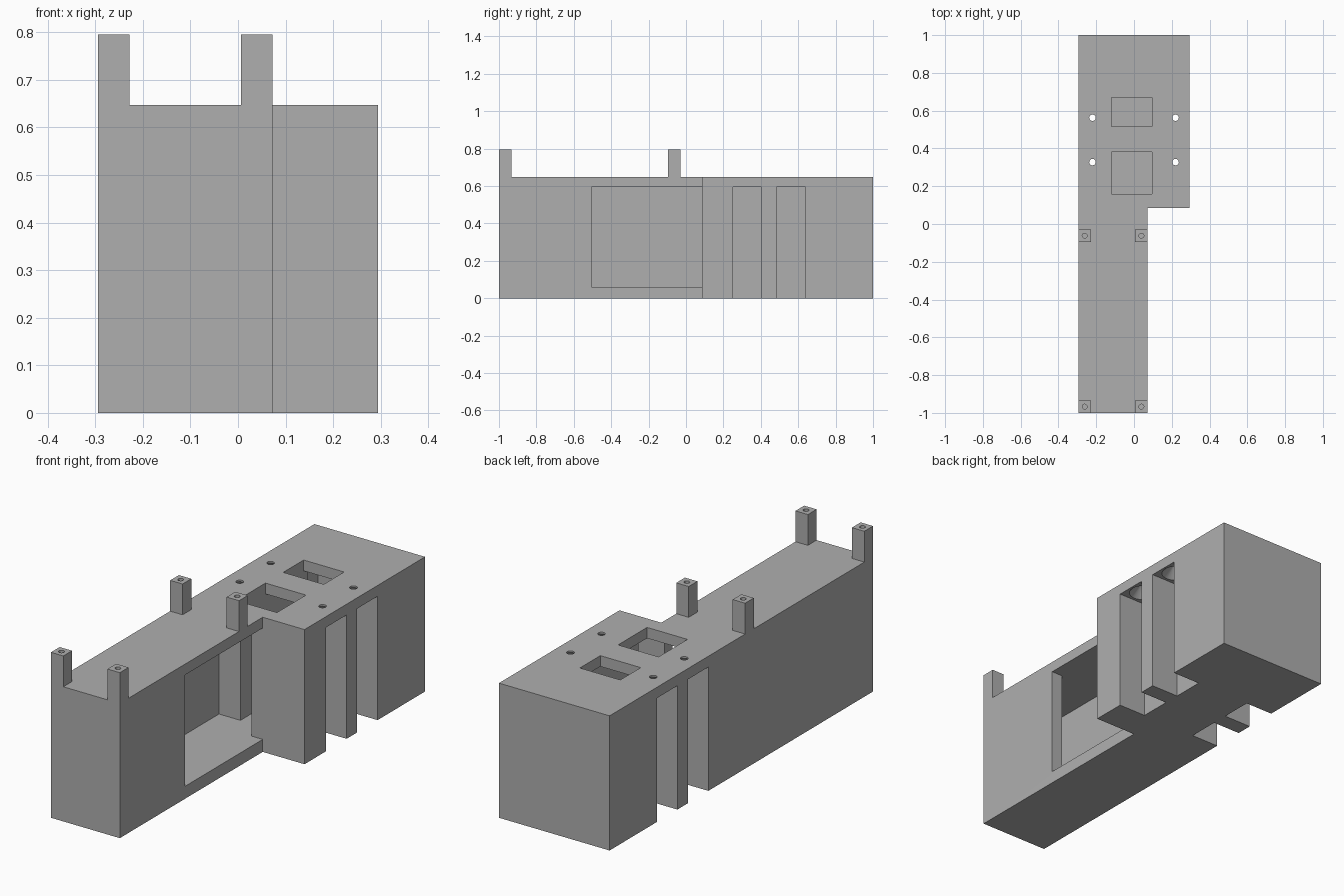
import bpy
import bmesh
from mathutils import Matrix, Vector

if "Cube" in bpy.data.objects:
    bpy.data.objects.remove(bpy.data.objects["Cube"], do_unlink=True)

grey = bpy.data.materials.new("plain grey")
grey.use_nodes = True
grey.diffuse_color = (0.43, 0.43, 0.43, 1)
grey.node_tree.nodes["Principled BSDF"].inputs["Base Color"].default_value = grey.diffuse_color

# Main dimensions
W, STEP_X, STEP_Y = 0.294, 0.072, 0.085
TOP, CEILING, WALL = 0.647, 0.595, 0.06
POST, POST_TOP = 0.066, 0.795
SLOT_ROWS = ((0.25, 0.405), (0.485, 0.64))


def finish(name, bm):
    bmesh.ops.recalc_face_normals(bm, faces=bm.faces)
    mesh = bpy.data.meshes.new(name)
    bm.to_mesh(mesh)
    bm.free()
    mesh.materials.append(grey)
    obj = bpy.data.objects.new(name, mesh)
    bpy.context.collection.objects.link(obj)
    return obj


def box(name, xs, ys, zs):
    bm = bmesh.new()
    lo, hi = (Vector(c) for c in zip(xs, ys, zs))
    size = Matrix.Diagonal((*(hi - lo), 1))
    bmesh.ops.create_cube(bm, size=1, matrix=Matrix.Translation((lo + hi) / 2) @ size)
    return finish(name, bm)


def cone(name, x, y, zs, r_low, r_high):
    bm = bmesh.new()
    bmesh.ops.create_cone(bm, cap_ends=True, segments=32, radius1=r_low, radius2=r_high,
                          depth=zs[1] - zs[0],
                          matrix=Matrix.Translation((x, y, sum(zs) / 2)))
    return finish(name, bm)


def combine(target, tool, operation="DIFFERENCE"):
    tool.hide_render = True
    mod = target.modifiers.new("shape", "BOOLEAN")
    mod.operation, mod.object, mod.solver = operation, tool, "EXACT"
    bpy.context.view_layer.objects.active = target
    bpy.ops.object.modifier_apply(modifier=mod.name)
    bpy.data.objects.remove(tool, do_unlink=True)


def shade(obj):
    bpy.ops.object.select_all(action="DESELECT")
    obj.select_set(True)
    bpy.context.view_layer.objects.active = obj
    bpy.ops.object.shade_smooth_by_angle()


# L-shaped housing
bm = bmesh.new()
outline = [(-W, -1), (STEP_X, -1), (STEP_X, STEP_Y), (W, STEP_Y), (W, 1), (-W, 1)]
base = bm.faces.new([bm.verts.new((x, y, 0)) for x, y in outline])
grown = bmesh.ops.extrude_face_region(bm, geom=[base])
bmesh.ops.translate(bm, vec=(0, 0, TOP),
                    verts=[v for v in grown["geom"] if isinstance(v, bmesh.types.BMVert)])
housing = finish("housing", bm)

# Hollow interior, following the L shape
bm = bmesh.new()
inner = [(-W + WALL, -1 + WALL), (STEP_X - WALL, -1 + WALL), (STEP_X - WALL, STEP_Y + WALL),
         (W - WALL, STEP_Y + WALL), (W - WALL, 1 - WALL), (-W + WALL, 1 - WALL)]
base = bm.faces.new([bm.verts.new((x, y, WALL)) for x, y in inner])
grown = bmesh.ops.extrude_face_region(bm, geom=[base])
bmesh.ops.translate(bm, vec=(0, 0, CEILING - WALL),
                    verts=[v for v in grown["geom"] if isinstance(v, bmesh.types.BMVert)])
combine(housing, finish("cavity", bm))

# Side window, ending at the step
combine(housing, box("window", (-0.1, STEP_X + 0.1), (-0.505, STEP_Y), (WALL, CEILING)))

# Openings in the top
for ys in ((0.16, 0.38), (0.515, 0.67)):
    combine(housing, box("top_opening", (-0.12, 0.095), ys, (CEILING - 0.05, TOP + 0.1)))

# Screw bays on both sides: solid block, slots, countersunk holes
for side in (-1, 1):
    xs = sorted((side * 0.12, side * (W - 0.02)))
    combine(housing, box("bay", xs, (0.19, 0.70), (WALL / 2, TOP - 0.02)), "UNION")
    for y0, y1 in SLOT_ROWS:
        xs = sorted((side * 0.146, side * (W + 0.1)))
        combine(housing, box("slot", xs, (y0, y1), (-0.1, CEILING)))
        x, y = side * 0.22, (y0 + y1) / 2
        combine(housing, cone("screw_hole", x, y, (CEILING - 0.05, TOP + 0.1), 0.017, 0.017))
        combine(housing, cone("countersink", x, y, (CEILING - 0.001, TOP - 0.007), 0.065, 0.016))
shade(housing)

# Four standoff posts with blind holes
for end, y in (("front", -1), ("rear", -0.095)):
    for side, x in (("right", -W), ("left", STEP_X - POST)):
        post = box(f"{end}_{side}_post", (x, x + POST), (y, y + POST), (TOP, POST_TOP))
        combine(post, cone("post_hole", x + POST / 2, y + POST / 2,
                           (TOP + 0.02, POST_TOP + 0.1), 0.013, 0.013))
        shade(post)
